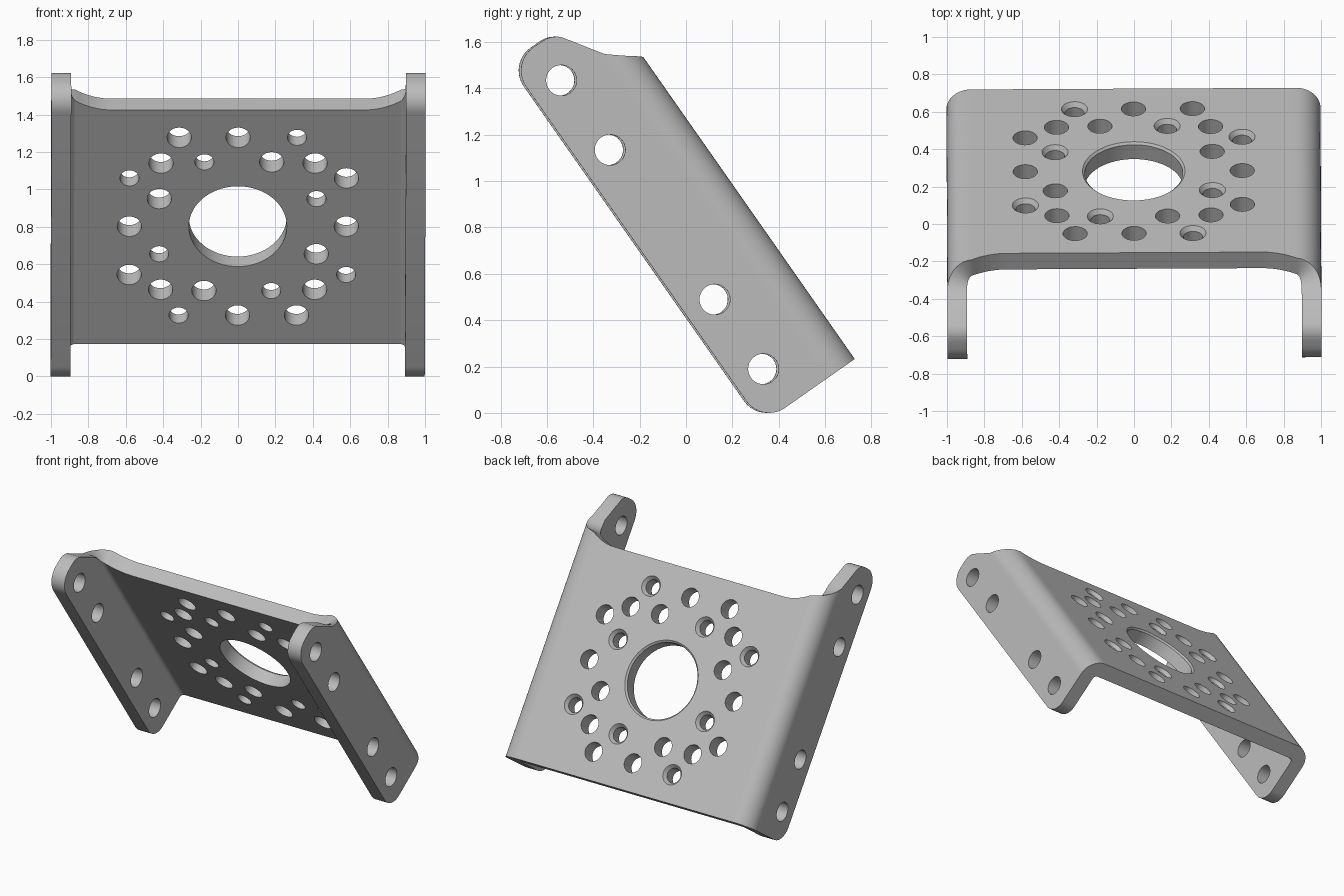
import bpy, bmesh
from math import sin, cos, pi, radians
from mathutils import Matrix

old = bpy.data.objects.get("Cube")
if old:
    bpy.data.objects.remove(old, do_unlink=True)

# Sheet dimensions, in the untilted frame: y is depth, z runs along the channel
THICK, BACK, FRONT = 0.105, 0.728, 0.24
BOTTOM, TIP, CORNER = -0.222, 1.675, 0.12
BEND, WEB_TOP, CURVE_X = 0.13, 1.307, 0.68
HOLE_MID = (WEB_TOP + BOTTOM) / 2 + 0.004


def make_object(name, bm):
    bmesh.ops.recalc_face_normals(bm, faces=bm.faces)
    mesh = bpy.data.meshes.new(name)
    bm.to_mesh(mesh)
    bm.free()
    ob = bpy.data.objects.new(name, mesh)
    bpy.context.scene.collection.objects.link(ob)
    return ob


def half_stations():
    """Outer point, inner point, top and bottom, from a flange's free edge to the web."""
    out = []

    def flange(y, top, bottom=BOTTOM):
        out.append(((1, y), (1 - THICK, y), top, bottom))

    # rounded free corners
    for i in range(11):
        a = i / 10 * pi / 2
        drop = CORNER * (1 - sin(a))
        flange(FRONT + CORNER * (1 - cos(a)), TIP - drop, BOTTOM + drop)
    # ear tip and sloped shoulder
    for y, top in [(0.41, 1.675), (0.435, 1.672), (0.455, 1.665), (0.475, 1.653),
                   (0.49, 1.638), (0.56, 1.532), (0.58, 1.502)]:
        flange(y, top)
    # rounded bend
    cx, cy = 1 - BEND, BACK - BEND
    for i in range(13):
        t = i / 12
        a = t * pi / 2
        ring = [(cx + r * cos(a), cy + r * sin(a)) for r in (BEND, BEND - THICK)]
        out.append((*ring, 1.475 - 0.11 * t - 0.02 * sin(t * pi), BOTTOM))
    # curve running down to the straight web edge
    for i in range(1, 11):
        t = 1 - i / 10
        x = CURVE_X + (cx - CURVE_X) * t
        out.append(((x, BACK), (x, BACK - THICK), WEB_TOP + 0.058 * t * t, BOTTOM))
    return out


# Bent channel
right = half_stations()
left = [((-o[0], o[1]), (-n[0], n[1]), t, b) for o, n, t, b in reversed(right)]
bm = bmesh.new()
loops = []
for o, n, top, bottom in right + left:
    loops.append([bm.verts.new(p) for p in
                  ((*o, bottom), (*o, top), (*n, top), (*n, bottom))])
for a, b in zip(loops, loops[1:]):
    for k in range(4):
        j = (k + 1) % 4
        bm.faces.new((a[k], a[j], b[j], b[k]))
bm.faces.new(loops[0])
bm.faces.new(loops[-1])
bracket = make_object("bracket", bm)

# Hole cutters: rings of (position along axis, radius)
cut = bmesh.new()


def add_cutter(rings, place, segments=32):
    made = []
    for pos, r in rings:
        made.append([cut.verts.new(place(pos, r * cos(2 * pi * i / segments),
                                         r * sin(2 * pi * i / segments)))
                     for i in range(segments)])
    for a, b in zip(made, made[1:]):
        for i in range(segments):
            j = (i + 1) % segments
            cut.faces.new((a[i], a[j], b[j], b[i]))
    cut.faces.new(made[0])
    cut.faces.new(made[-1])


def web_hole(x, z, r, rim, depth, segments=32):
    add_cutter([(BACK - 0.2, r), (BACK - depth, r), (BACK, rim), (BACK + 0.1, rim)],
               lambda p, a, b: (x + a, p, HOLE_MID + z + b), segments)


# centre opening
web_hole(0, 0, 0.262, 0.274, 0.012, 64)
# each pattern hole repeats every quarter turn
plain = [(-0.315, 0.58), (0.18, 0.42), (0.58, 0), (0.412, 0.412)]
countersunk = [(0.315, 0.58), (0.42, 0.18)]
for points, r, rim in ((plain, 0.065, 0.065), (countersunk, 0.051, 0.07)):
    for x, z in points:
        for _ in range(4):
            web_hole(x, z, r, rim, 0.025)
            x, z = -z, x
# flange holes, straight through both sides
for z in (-0.031, 0.335, 1.123, 1.489):
    add_cutter([(-1.2, 0.066), (1.2, 0.066)], lambda p, a, b: (p, 0.38 + a, z + b))
cutter = make_object("hole_cutter", cut)
cutter.hide_render = True

mod = bracket.modifiers.new("holes", "BOOLEAN")
mod.operation = "DIFFERENCE"
mod.solver = "EXACT"
mod.object = cutter
bpy.context.view_layer.update()
graph = bpy.context.evaluated_depsgraph_get()
mesh = bpy.data.meshes.new_from_object(bracket.evaluated_get(graph))
bracket.modifiers.clear()
bracket.data = mesh
bpy.data.objects.remove(cutter, do_unlink=True)

# Lean back, with a very slight turn
mesh.transform(Matrix.Rotation(0.005, 4, "Z") @ Matrix.Rotation(radians(35), 4, "X"))
low = min(v.co.z for v in mesh.vertices)
mesh.transform(Matrix.Translation((0, 0, -low)))

# Material
grey = bpy.data.materials.new("plain grey metal")
grey.use_nodes = True
colour = (0.5, 0.5, 0.5, 1)
grey.diffuse_color = colour
grey.node_tree.nodes["Principled BSDF"].inputs["Base Color"].default_value = colour
mesh.materials.clear()
mesh.materials.append(grey)

bpy.ops.object.select_all(action="DESELECT")
bracket.select_set(True)
bpy.context.view_layer.objects.active = bracket
bpy.ops.object.shade_smooth_by_angle(angle=radians(30))
